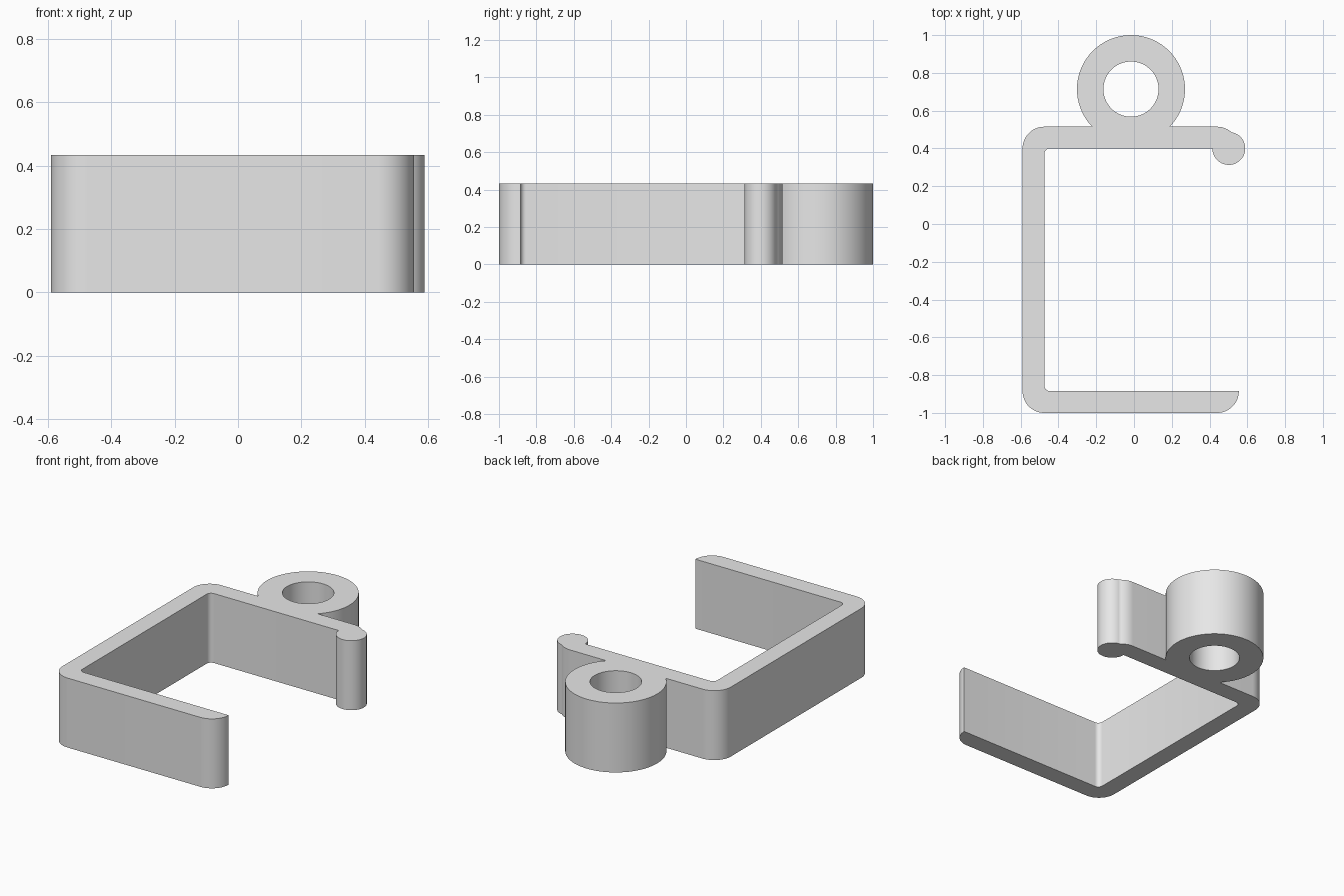
import bpy, bmesh
from math import sin, cos, asin, acos, radians, degrees, ceil

cube = bpy.data.objects.get("Cube")
if cube:
    bpy.data.objects.remove(cube)

HEIGHT = 0.433
LEFT, FRONT, BACK = -0.59, -1.0, 0.515     # outer faces of the bracket
WALL, FILLET = 0.115, 0.03
TIP_X = 0.44                               # where the arms start to round off
BEAD_X, BEAD_R = 0.502, 0.087
RING_X, RING_Y, RING_R, HOLE_R = -0.016, 0.714, 0.286, 0.146


def arc(cx, cy, r, start, end, step=5):
    """Points on an arc, angles in degrees."""
    n = max(2, ceil(abs(end - start) / step))
    angles = [radians(start + (end - start) * i / n) for i in range(n + 1)]
    return [(cx + r * cos(a), cy + r * sin(a)) for a in angles]


# Angles where the bead meets the arm tip and the ring meets the back wall
gap = BEAD_X - TIP_X
along = (gap ** 2 + WALL ** 2 - BEAD_R ** 2) / (2 * gap)
tip_angle = degrees(acos(along / WALL))
bead_angle = degrees(acos((along - gap) / BEAD_R))
ring_angle = degrees(asin((BACK - RING_Y) / RING_R))

inner_x = LEFT + WALL
inner_front, inner_back = FRONT + WALL, BACK - WALL

# Outline, counter-clockwise from the front left corner
outline = (
    arc(inner_x, inner_front, WALL, 180, 270)
    + arc(TIP_X, inner_front, WALL, 270, 360)
    + arc(inner_x + FILLET, inner_front + FILLET, FILLET, 270, 180, 15)
    + arc(inner_x + FILLET, inner_back - FILLET, FILLET, 180, 90, 15)
    + arc(BEAD_X, inner_back, BEAD_R, -180, bead_angle)
    + arc(TIP_X, inner_back, WALL, tip_angle, 90)[1:]
    + arc(RING_X, RING_Y, RING_R, ring_angle, 180 - ring_angle)
    + arc(inner_x, inner_back, WALL, 90, 180)
)
hole = arc(RING_X, RING_Y, HOLE_R, 0, 360)[:-1]

# Fill the profile between outline and hole, then extrude it upwards
bm = bmesh.new()
edges = []
for loop in (outline, hole):
    verts = [bm.verts.new((x, y, 0)) for x, y in loop]
    edges += [bm.edges.new((v, verts[i - 1])) for i, v in enumerate(verts)]
bmesh.ops.triangle_fill(bm, use_beauty=True, edges=edges, normal=(0, 0, 1))
result = bmesh.ops.extrude_face_region(bm, geom=bm.faces[:], use_keep_orig=True)
top = [g for g in result["geom"] if isinstance(g, bmesh.types.BMVert)]
bmesh.ops.translate(bm, vec=(0, 0, HEIGHT), verts=top)
bmesh.ops.recalc_face_normals(bm, faces=bm.faces[:])
mesh = bpy.data.meshes.new("clip_bracket")
bm.to_mesh(mesh)
bm.free()

# Plain grey material
grey = bpy.data.materials.new("light_grey")
grey.use_nodes = True
colour = (0.8, 0.8, 0.8, 1)
grey.diffuse_color = colour
grey.node_tree.nodes["Principled BSDF"].inputs["Base Color"].default_value = colour
mesh.materials.append(grey)

bracket = bpy.data.objects.new("clip_bracket", mesh)
bpy.context.collection.objects.link(bracket)
bpy.ops.object.select_all(action="DESELECT")
bracket.select_set(True)
bpy.context.view_layer.objects.active = bracket
bpy.ops.object.shade_smooth_by_angle(angle=radians(30))
